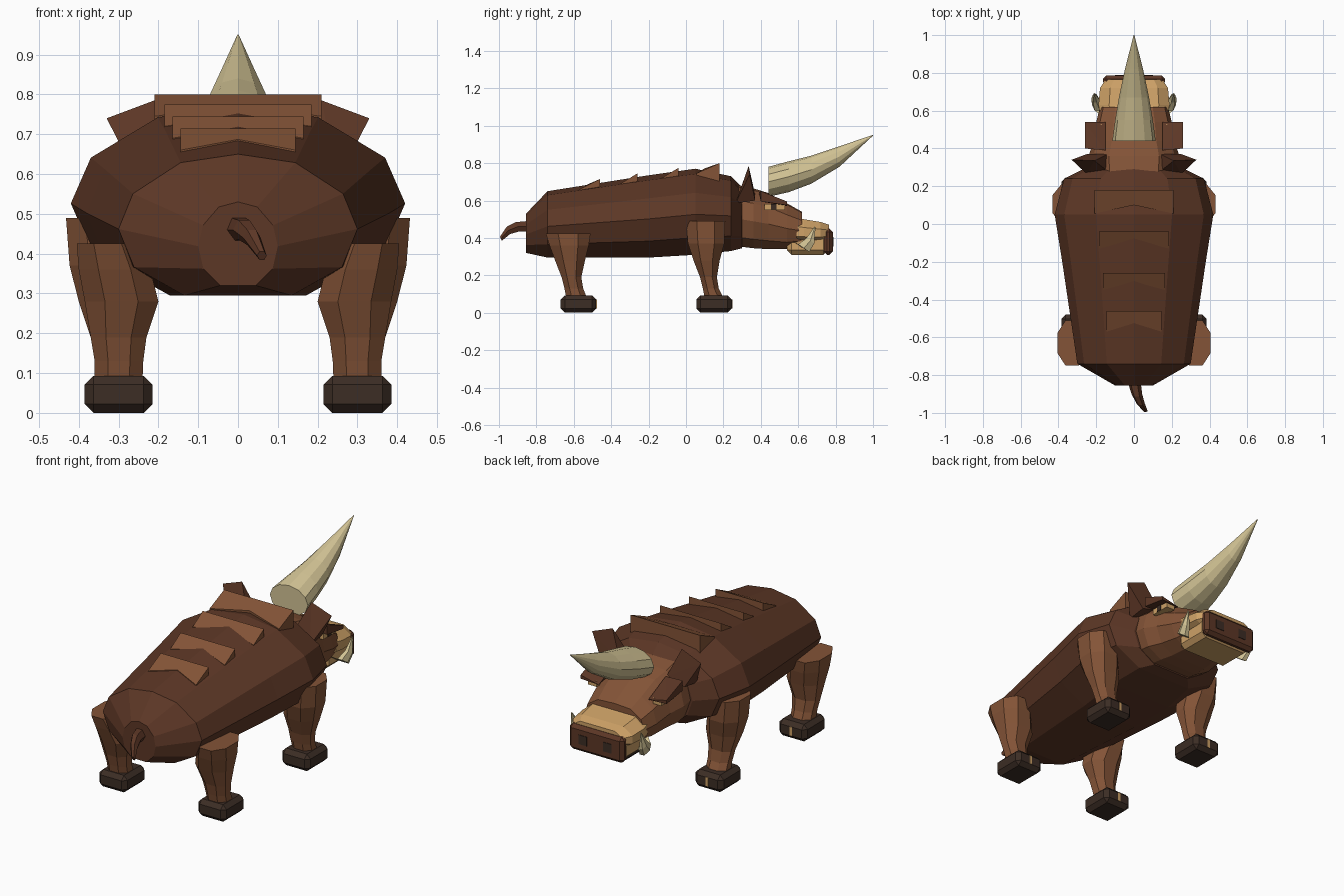
import bpy, bmesh, math
from mathutils import Vector


def material(name, rgb):
    m = bpy.data.materials.new(name)
    m.diffuse_color = (*rgb, 1)
    return m


DARK = material("dark_brown", (0.108, 0.038, 0.019))
MID = material("mid_brown", (0.23, 0.088, 0.038))
TAN = material("tan", (0.62, 0.36, 0.135))
IVORY = material("ivory", (0.65, 0.55, 0.30))
HOOF = material("hoof_brown", (0.045, 0.026, 0.018))


def finish(name, bm, mat):
    bmesh.ops.recalc_face_normals(bm, faces=bm.faces)
    me = bpy.data.meshes.new(name)
    bm.to_mesh(me)
    bm.free()
    me.materials.append(mat)
    ob = bpy.data.objects.new(name, me)
    bpy.context.collection.objects.link(ob)
    return ob


def loft(name, rings, mat):
    """Skin a list of equal-length point rings and cap both ends."""
    bm = bmesh.new()
    vs = [[bm.verts.new(p) for p in r] for r in rings]
    n = len(vs[0])
    for a, b in zip(vs, vs[1:]):
        for i in range(n):
            j = (i + 1) % n
            bm.faces.new((a[i], a[j], b[j], b[i]))
    bm.faces.new(vs[0])
    bm.faces.new(vs[-1])
    return finish(name, bm, mat)


def hull(name, pts, mat):
    bm = bmesh.new()
    for p in pts:
        bm.verts.new(p)
    bmesh.ops.convex_hull(bm, input=bm.verts)
    return finish(name, bm, mat)


def box(name, lo, hi, mat, bevel=0):
    bm = bmesh.new()
    bmesh.ops.create_cube(bm, size=1)
    lo, hi = Vector(lo), Vector(hi)
    for v in bm.verts:
        v.co = Vector([(lo[k] + hi[k]) / 2 + v.co[k] * abs(hi[k] - lo[k]) for k in range(3)])
    if bevel:
        bmesh.ops.bevel(bm, geom=bm.edges[:], offset=bevel, segments=1, affect='EDGES')
    return finish(name, bm, mat)


def section(profile, y, hw, z0, z1):
    """Mirrored upright cross-section from a half profile in 0..1 units."""
    half = [(x * hw, y, z0 + t * (z1 - z0)) for x, t in profile]
    return half + [(-x, yy, z) for x, yy, z in reversed(half) if x > 1e-6]


# Body
BODY = [(0, 1), (0.48, 0.94), (0.88, 0.72), (1, 0.47), (0.87, 0.2), (0.45, 0)]
loft("body", [section(BODY, *s) for s in [
    (-0.855, 0.10, 0.32, 0.53), (-0.74, 0.30, 0.295, 0.65), (-0.2, 0.38, 0.295, 0.735),
    (0.05, 0.42, 0.31, 0.77), (0.24, 0.37, 0.33, 0.73), (0.30, 0.25, 0.345, 0.67)]], DARK)

# Back plates with a notched rear edge
for i, (yr, yf, w, zr, zt) in enumerate([
        (0.055, 0.18, 0.21, 0.745, 0.80), (-0.13, -0.04, 0.185, 0.72, 0.775),
        (-0.35, -0.26, 0.165, 0.69, 0.745), (-0.57, -0.46, 0.145, 0.66, 0.715)]):
    top = [(-w, yr, zr), (0, yr + 0.045, zr + 0.027), (w, yr, zr), (w, yf, zt), (-w, yf, zt)]
    loft(f"back_plate_{i + 1}", [top, [(x, y, zr - 0.06) for x, y, z in top]], MID)

# Head
HEAD = [(0, 1), (0.55, 0.97), (0.9, 0.75), (1, 0.45), (0.85, 0.15), (0.5, 0)]
loft("head", [section(HEAD, *s) for s in [
    (0.24, 0.235, 0.36, 0.69), (0.36, 0.24, 0.345, 0.665), (0.44, 0.215, 0.34, 0.64),
    (0.54, 0.20, 0.34, 0.585), (0.62, 0.18, 0.355, 0.54)]], MID)

# Snout, jaw and nose
SNOUT = [(0, 1), (0.7, 1), (1, 0.6), (1, 0.15), (0.85, 0)]
loft("snout", [section(SNOUT, *s) for s in [
    (0.59, 0.18, 0.39, 0.51), (0.63, 0.188, 0.39, 0.50),
    (0.72, 0.18, 0.39, 0.485), (0.765, 0.15, 0.40, 0.47)]], TAN)
box("jaw", (-0.155, 0.54, 0.31), (0.155, 0.76, 0.42), TAN, 0.025)
box("nose", (-0.165, 0.735, 0.31), (0.165, 0.785, 0.45), DARK, 0.018)

# Horn
rings = []
for y, hw, z0, z1 in [(0.44, 0.115, 0.62, 0.78), (0.55, 0.10, 0.645, 0.81),
                      (0.67, 0.08, 0.69, 0.84), (0.82, 0.048, 0.78, 0.89),
                      (1.0, 0.002, 0.947, 0.951)]:
    rings.append([(hw * math.sin(a), y, (z0 + z1) / 2 + (z1 - z0) / 2 * math.cos(a))
                  for a in [math.tau * k / 12 for k in range(12)]])
loft("horn", rings, IVORY)

# Tail
path = [(0, -0.83, 0.46, 0.035), (0.015, -0.90, 0.46, 0.028),
        (0.035, -0.95, 0.44, 0.022), (0.06, -0.99, 0.395, 0.012)]
loft("tail", [[(x + r * math.cos(a), y - 0.5 * r * math.sin(a), z + r * math.sin(a))
               for a in [math.tau * k / 6 for k in range(6)]] for x, y, z, r in path], DARK)


def leg_rings(levels, s):
    """Chamfered rectangular rings: z, inner x, outer x, rear y, front y."""
    out = []
    for z, x0, x1, y0, y1 in levels:
        cx, cy, hx, hy = (x0 + x1) / 2, (y0 + y1) / 2, (x1 - x0) / 2, (y1 - y0) / 2
        out.append([(s * (cx + hx * u), cy + hy * v, z) for u, v in [
            (1, 0.45), (0.45, 1), (-0.45, 1), (-1, 0.45),
            (-1, -0.45), (-0.45, -1), (0.45, -1), (1, -0.45)]])
    return out


FRONT = [(0.49, 0.26, 0.432, 0.0, 0.21), (0.37, 0.235, 0.423, 0.01, 0.205),
         (0.28, 0.22, 0.40, 0.04, 0.18), (0.19, 0.235, 0.37, 0.075, 0.165),
         (0.13, 0.238, 0.36, 0.09, 0.175), (0.08, 0.24, 0.36, 0.10, 0.20)]
REAR = [(0.425, 0.25, 0.405, -0.75, -0.51), (0.36, 0.22, 0.40, -0.73, -0.52),
        (0.28, 0.20, 0.385, -0.70, -0.54), (0.19, 0.23, 0.37, -0.665, -0.56),
        (0.13, 0.238, 0.36, -0.65, -0.55), (0.08, 0.24, 0.36, -0.64, -0.53)]

for s, side in ((1, "right"), (-1, "left")):
    # Legs and hooves
    for name, levels, y0, y1 in (("front", FRONT, 0.055, 0.245), ("rear", REAR, -0.67, -0.48)):
        loft(f"{name}_leg_{side}", leg_rings(levels, s), MID)
        box(f"{name}_hoof_{side}", (s * 0.215, y0, 0), (s * 0.385, y1, 0.093), HOOF, 0.022)
        box(f"{name}_hoof_split_{side}", (s * 0.293, y1 - 0.004, 0.022),
            (s * 0.307, y1 + 0.003, 0.072), TAN)

    # Ear
    hull(f"ear_{side}", [(s * x, y, z) for x, y, z in [
        (0.14, 0.28, 0.63), (0.14, 0.37, 0.63), (0.25, 0.265, 0.585), (0.25, 0.37, 0.60),
        (0.21, 0.335, 0.785), (0.33, 0.34, 0.74)]], DARK)

    # Brow and eye
    hull(f"brow_{side}", [(s * x, y, z) for x, y, z in [
        (0.15, 0.39, 0.64), (0.15, 0.54, 0.57), (0.26, 0.40, 0.65), (0.26, 0.54, 0.595),
        (0.26, 0.40, 0.595), (0.26, 0.54, 0.575), (0.15, 0.40, 0.60)]], DARK)
    box(f"eye_{side}", (s * 0.17, 0.42, 0.55), (s * 0.222, 0.53, 0.582), TAN)
    box(f"pupil_{side}", (s * 0.217, 0.455, 0.552), (s * 0.226, 0.485, 0.582), HOOF)

    # Nostril
    box(f"nostril_{side}", (s * 0.05, 0.78, 0.355), (s * 0.10, 0.788, 0.405), HOOF)

    # Tusk
    tusk = [(0.15, 0.59, 0.37, 0.03), (0.195, 0.63, 0.345, 0.034),
            (0.207, 0.665, 0.385, 0.024), (0.21, 0.69, 0.46, 0.003)]
    loft(f"tusk_{side}", [[(s * (x + 0.8 * r * math.cos(a)), y + r * math.sin(a),
                            z - 0.7 * r * math.sin(a))
                           for a in [math.tau * k / 6 for k in range(6)]]
                          for x, y, z, r in tusk], IVORY)
